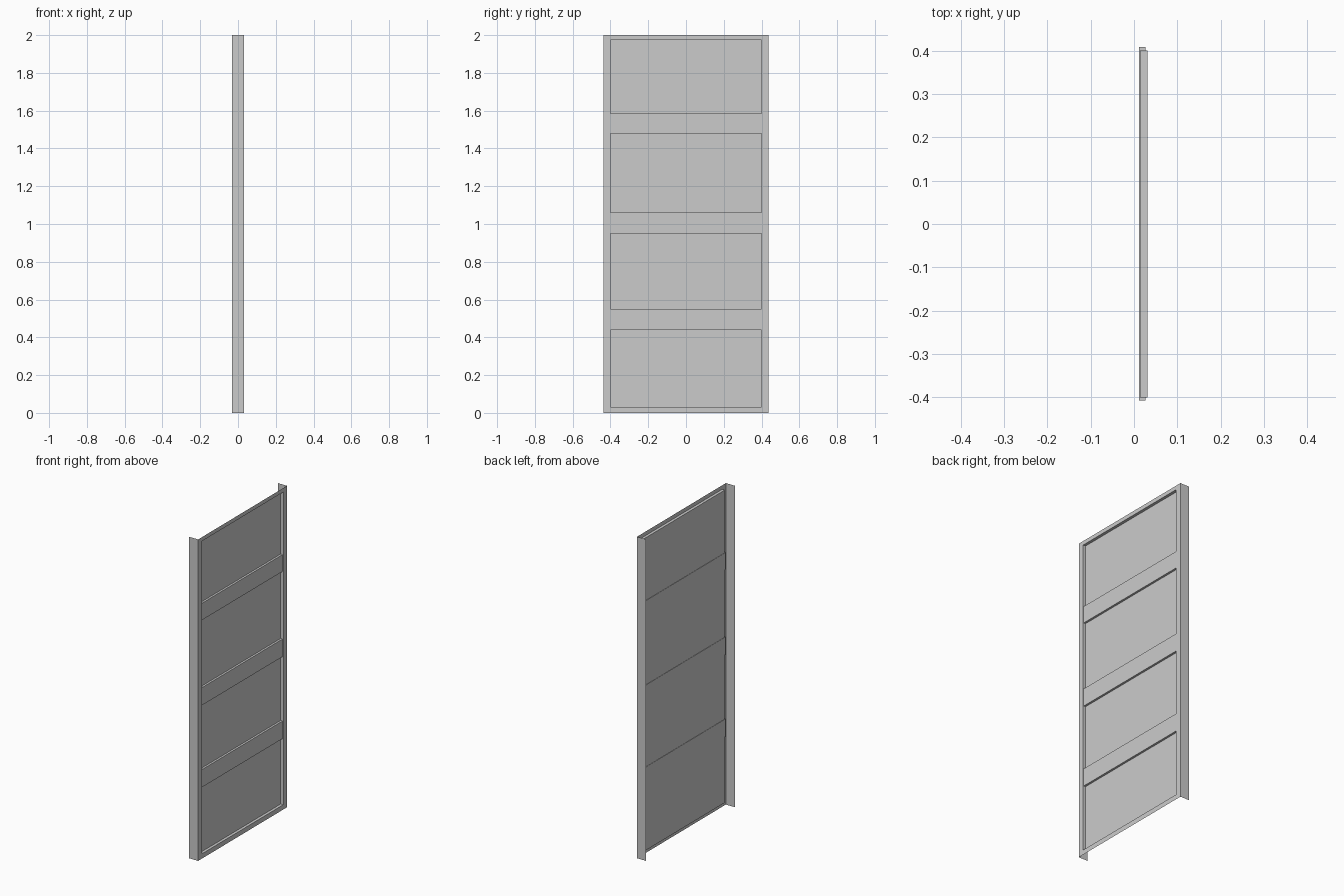
import bpy, bmesh

if "Cube" in bpy.data.objects:
    bpy.data.objects.remove(bpy.data.objects["Cube"])

FRONT, BACK, PANEL = 0.0315, -0.0315, 0.014   # depths along x
W, IN, H = 0.437, 0.4, 2.0                    # half width, half opening, height
Z0, Z1 = 0.03, 1.975                          # opening bottom and top


def sheet(name, quads):
    bm = bmesh.new()
    for q in quads:
        bm.faces.new([bm.verts.new(p) for p in q])
    bmesh.ops.remove_doubles(bm, verts=bm.verts, dist=1e-5)
    me = bpy.data.meshes.new(name)
    bm.to_mesh(me)
    bm.free()
    ob = bpy.data.objects.new(name, me)
    bpy.context.collection.objects.link(ob)
    return ob


def ring(x, hw, z0, z1):
    return [(x, -hw, z0), (x, hw, z0), (x, hw, z1), (x, -hw, z1)]


def bridge(a, b):
    return [[a[i], a[(i + 1) % 4], b[(i + 1) % 4], b[i]] for i in range(4)]


# front frame: folded sheet with face, inner reveal and recessed panel
outer = ring(FRONT, W, 0, H)
lip = ring(FRONT, IN, Z0, Z1)
inner = ring(PANEL, IN, Z0, Z1)
sheet("door_skin", bridge(outer, lip) + bridge(lip, inner) + [inner])

# side flanges folded back from the frame
for s, side in ((-1, "left"), (1, "right")):
    q = [(BACK, s * W, 0), (FRONT, s * W, 0), (FRONT, s * W, H), (BACK, s * W, H)]
    sheet(side + "_flange", [q if s < 0 else q[::-1]])

# cross rails
for i, (a, b) in enumerate(((0.44, 0.55), (0.95, 1.06), (1.48, 1.585))):
    bpy.ops.mesh.primitive_cube_add(size=1, location=(0.0195, 0.001, (a + b) / 2))
    rail = bpy.context.object
    rail.name = f"cross_rail_{i + 1}"
    rail.scale = (0.015, 0.815, b - a)
